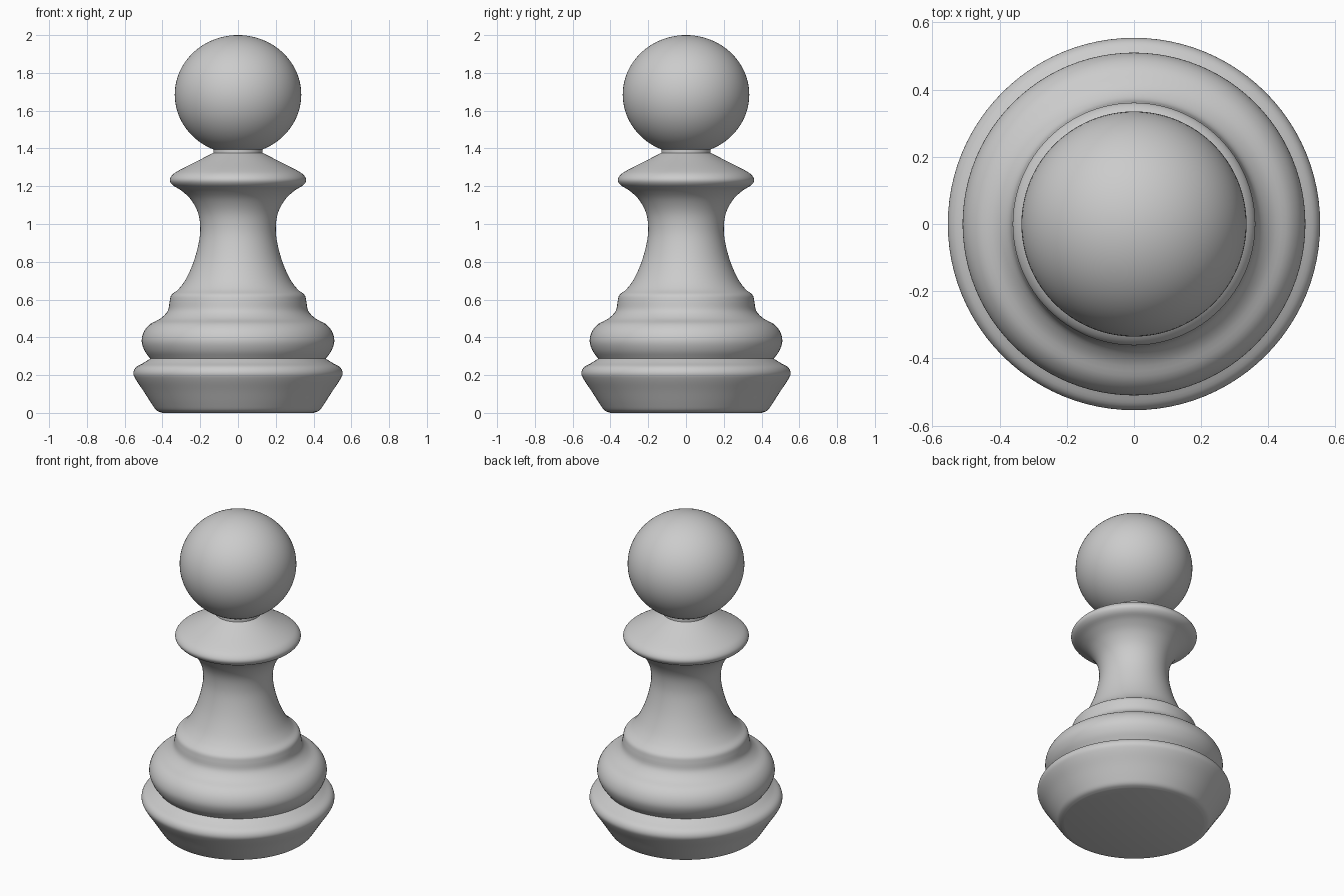
import bpy, bmesh, math
from mathutils import Vector

cube = bpy.data.objects.get("Cube")
if cube:
    bpy.data.objects.remove(cube)

SEGMENTS = 96

grey = bpy.data.materials.new("plain_grey")
grey.use_nodes = True
COLOUR = (0.6, 0.6, 0.6, 1)
grey.diffuse_color = COLOUR
grey.node_tree.nodes["Principled BSDF"].inputs["Base Color"].default_value = COLOUR


def smooth_path(points, steps=4):
    """Catmull-Rom curve through (radius, height) points."""
    p = [Vector(q) for q in points]
    p = [2 * p[0] - p[1]] + p + [2 * p[-1] - p[-2]]
    path = []
    for a, b, c, d in zip(p, p[1:], p[2:], p[3:]):
        for i in range(steps):
            t = i / steps
            path.append(0.5 * (2 * b + (c - a) * t + (2 * a - 5 * b + 4 * c - d) * t**2
                               + (3 * b - a - 3 * c + d) * t**3))
    return path + [p[-2]]


def lathe(name, profile):
    """Spin a profile about the z axis into a smooth-shaded object."""
    bm = bmesh.new()
    verts = [bm.verts.new((max(r, 0), 0, z)) for r, z in profile]
    edges = [bm.edges.new(pair) for pair in zip(verts, verts[1:])]
    bmesh.ops.spin(bm, geom=verts + edges, cent=(0, 0, 0), axis=(0, 0, 1),
                   angle=math.tau, steps=SEGMENTS, use_duplicate=False)
    bmesh.ops.remove_doubles(bm, verts=bm.verts, dist=0.0005)
    bmesh.ops.recalc_face_normals(bm, faces=bm.faces)
    mesh = bpy.data.meshes.new(name)
    bm.to_mesh(mesh)
    bm.free()
    mesh.materials.append(grey)
    obj = bpy.data.objects.new(name, mesh)
    bpy.context.collection.objects.link(obj)
    bpy.ops.object.select_all(action="DESELECT")
    obj.select_set(True)
    bpy.context.view_layer.objects.active = obj
    bpy.ops.object.shade_smooth_by_angle(angle=math.radians(35))
    return obj


# Foot: flat underside, flared side and rounded rim
foot = [(0.40, 0), (0.43, 0.012), (0.455, 0.045), (0.5, 0.115), (0.54, 0.175),
        (0.554, 0.21), (0.54, 0.242), (0.5, 0.265), (0.465, 0.287)]
lathe("foot", [(0, 0)] + smooth_path(foot))

# Body: bulging ring, step, waisted stem and flared underside of the collar
body = [(0.465, 0.287), (0.495, 0.33), (0.51, 0.38), (0.498, 0.43), (0.465, 0.47),
        (0.41, 0.5), (0.372, 0.54), (0.362, 0.59), (0.352, 0.625), (0.315, 0.655),
        (0.275, 0.71), (0.235, 0.8), (0.208, 0.9), (0.2, 0.98), (0.212, 1.06),
        (0.25, 1.13), (0.3, 1.177), (0.345, 1.205), (0.361, 1.233), (0.345, 1.262),
        (0.305, 1.288), (0.22, 1.331), (0.13, 1.377)]
lathe("body", smooth_path(body))

# Neck: short cylinder under the head
lathe("neck", [(0.13, 1.377), (0.13, 1.396)])

# Head: slightly flattened ball, open where it meets the neck
WIDTH, HALF_HEIGHT, CENTRE = 0.335, 0.315, 1.685
start = -math.acos(0.13 / WIDTH)
angles = [start + (math.pi / 2 - start) * i / 40 for i in range(41)]
lathe("head", [(WIDTH * math.cos(a), CENTRE + HALF_HEIGHT * math.sin(a)) for a in angles])
